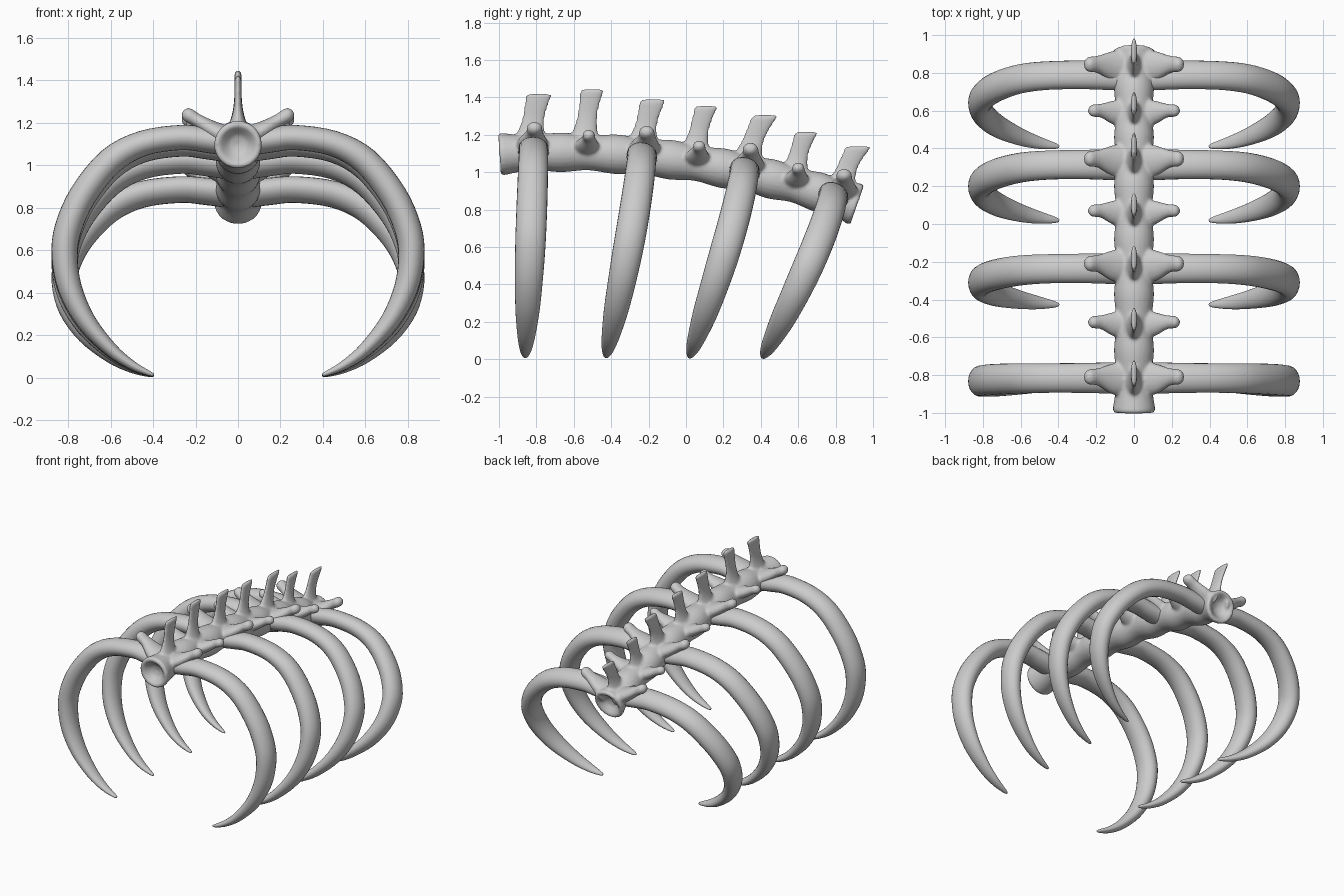
import bpy, bmesh, math
from mathutils import Vector

if "Cube" in bpy.data.objects:
    bpy.data.objects.remove(bpy.data.objects["Cube"])


def dense(pts, k):
    """Catmull-Rom resampling of a list of equal-length tuples."""
    p = [pts[0]] + list(pts) + [pts[-1]]
    out = []
    for i in range(1, len(p) - 2):
        for j in range(k):
            t = j / k
            out.append(tuple(
                0.5 * (2 * b + (c - a) * t + (2 * a - 5 * b + 4 * c - d) * t * t
                       + (3 * b - a - 3 * c + d) * t ** 3)
                for a, b, c, d in zip(p[i - 1], p[i], p[i + 1], p[i + 2])))
    return out + [tuple(pts[-1])]


def loft(bm, stations, n=20):
    """Closed skin over elliptical rings given as (centre, u axis, v axis)."""
    rings = []
    for c, u, v in stations:
        rings.append([bm.verts.new(c + u * math.cos(2 * math.pi * i / n)
                                   + v * math.sin(2 * math.pi * i / n)) for i in range(n)])
    for a, b in zip(rings, rings[1:]):
        for i in range(n):
            j = (i + 1) % n
            bm.faces.new((a[i], a[j], b[j], b[i]))
    bm.faces.new(rings[0])
    bm.faces.new(rings[-1])


def finish(bm, name):
    bmesh.ops.recalc_face_normals(bm, faces=bm.faces)
    for f in bm.faces:
        f.smooth = True
    me = bpy.data.meshes.new(name)
    bm.to_mesh(me)
    bm.free()
    ob = bpy.data.objects.new(name, me)
    bpy.context.collection.objects.link(ob)
    return ob


def spine_z(y):
    return 1.055 - 0.15 * y - 0.11 * y * y


X, Y, Z = Vector((1, 0, 0)), Vector((0, 1, 0)), Vector((0, 0, 1))
bm = bmesh.new()

# Spinal column: scalloped tube with dished ends
joints = [-0.985, -0.67, -0.37, -0.08, 0.20, 0.46, 0.71, 0.905]
prof = []
for a, b in zip(joints, joints[1:]):
    prof += [(a, 0.114 if a < -0.9 else 0.106), ((a + b) / 2, 0.093)]
prof = dense(prof + [(joints[-1], 0.116)], 6)
prof = ([(-0.945, 0.01), (-0.955, 0.045), (-0.995, 0.085), (-1.0, 0.102)] + prof
        + [(0.918, 0.104), (0.912, 0.085), (0.875, 0.045), (0.865, 0.01)])
stations = []
for y, r in prof:
    up = Vector((0, 0.15 + 0.22 * y, 1)).normalized()
    stations.append((Vector((0, y, spine_z(y))), X * r, up * r))
loft(bm, stations, 24)

# Vertebral processes: (centre y, fin top y, fin top z), large ones carry ribs
vertebrae = [(-0.82, -0.785, 1.42), (-0.53, -0.50, 1.445), (-0.22, -0.175, 1.39),
             (0.06, 0.11, 1.355), (0.335, 0.425, 1.305), (0.59, 0.645, 1.215),
             (0.835, 0.925, 1.14)]
side = [(0.04, 0, 0.02, 0.10, 0.06), (0.12, 0, 0.06, 0.08, 0.045),
        (0.19, 0.01, 0.105, 0.047, 0.033), (0.235, 0.01, 0.132, 0.042, 0.035),
        (0.255, 0.01, 0.142, 0.028, 0.024), (0.262, 0.01, 0.145, 0.01, 0.008)]
fin = [(0, 0.06, 0.10), (0.25, 0.032, 0.072), (0.5, 0.019, 0.06),
       (0.78, 0.017, 0.064), (0.95, 0.016, 0.07), (1.0, 0.009, 0.06)]
for i, (yc, yt, zt) in enumerate(vertebrae):
    big = i % 2 == 0
    zc = spine_z(yc)
    kx, kz, kr = (1, 1, 1) if big else (0.92, 0.72, 0.8)
    # side processes
    for s in (1, -1):
        loft(bm, [(Vector((s * x * kx, yc + dy, zc + dz * kz)), Y * ry * kr,
                   Vector((-0.4 * s, 0, 0.9)) * rz * max(kr, 0.9))
                  for x, dy, dz, ry, rz in dense(side, 4)], 16)
    # upright fin
    z0, y0 = zc + 0.05, yc - 0.015
    k = 1 if big else 0.9
    loft(bm, [(Vector((0, y0 + (yt - y0) * max(t, 0) ** 1.4, z0 + (zt - z0) * t)),
               X * rx, Y * ry * k) for t, rx, ry in dense(fin, 4)], 20)

# Fuse the vertebrae into one smooth bone
spine = finish(bm, "spine")
m = spine.modifiers.new("fuse", 'REMESH')
m.mode = 'VOXEL'
m.voxel_size = 0.009
m.use_smooth_shade = True
m = spine.modifiers.new("soften", 'SMOOTH')
m.factor = 0.5
m.iterations = 6

# Ribs: (x, height fraction, thickness radius, width radius)
rib = [(0.03, 0.975, 0.062, 0.085), (0.15, 0.99, 0.06, 0.082), (0.27, 1.0, 0.059, 0.079),
       (0.45, 0.975, 0.06, 0.078), (0.60, 0.902, 0.064, 0.08), (0.73, 0.76, 0.065, 0.082),
       (0.80, 0.62, 0.064, 0.082), (0.816, 0.505, 0.061, 0.08), (0.79, 0.37, 0.056, 0.074),
       (0.715, 0.235, 0.046, 0.065), (0.60, 0.118, 0.033, 0.049), (0.50, 0.052, 0.022, 0.034),
       (0.42, 0.018, 0.012, 0.017), (0.397, 0.011, 0.006, 0.007)]
# per pair: top y, tip y, top height
pairs = [(-0.815, -0.86, 1.13), (-0.235, -0.43, 1.10), (0.315, 0.015, 1.02), (0.79, 0.405, 0.885)]
for i, (ya, yb, h) in enumerate(pairs):
    pts = dense(rib, 4)
    path = [Vector((x, ya + (yb - ya) * max(1 - f, 0) ** 1.25, f * h)) for x, f, _, _ in pts]
    plane = Vector((0, 1, -(ya - yb) / h))
    stations = []
    for j, c in enumerate(path):
        t = (path[min(j + 1, len(path) - 1)] - path[max(j - 1, 0)]).normalized()
        v = (plane - t * plane.dot(t)).normalized()
        stations.append((c, t.cross(v) * pts[j][2], v * pts[j][3]))
    bm = bmesh.new()
    loft(bm, stations, 24)
    ob = finish(bm, "rib_pair_%d" % (i + 1))
    ob.modifiers.new("mirror", 'MIRROR').use_clip = False
